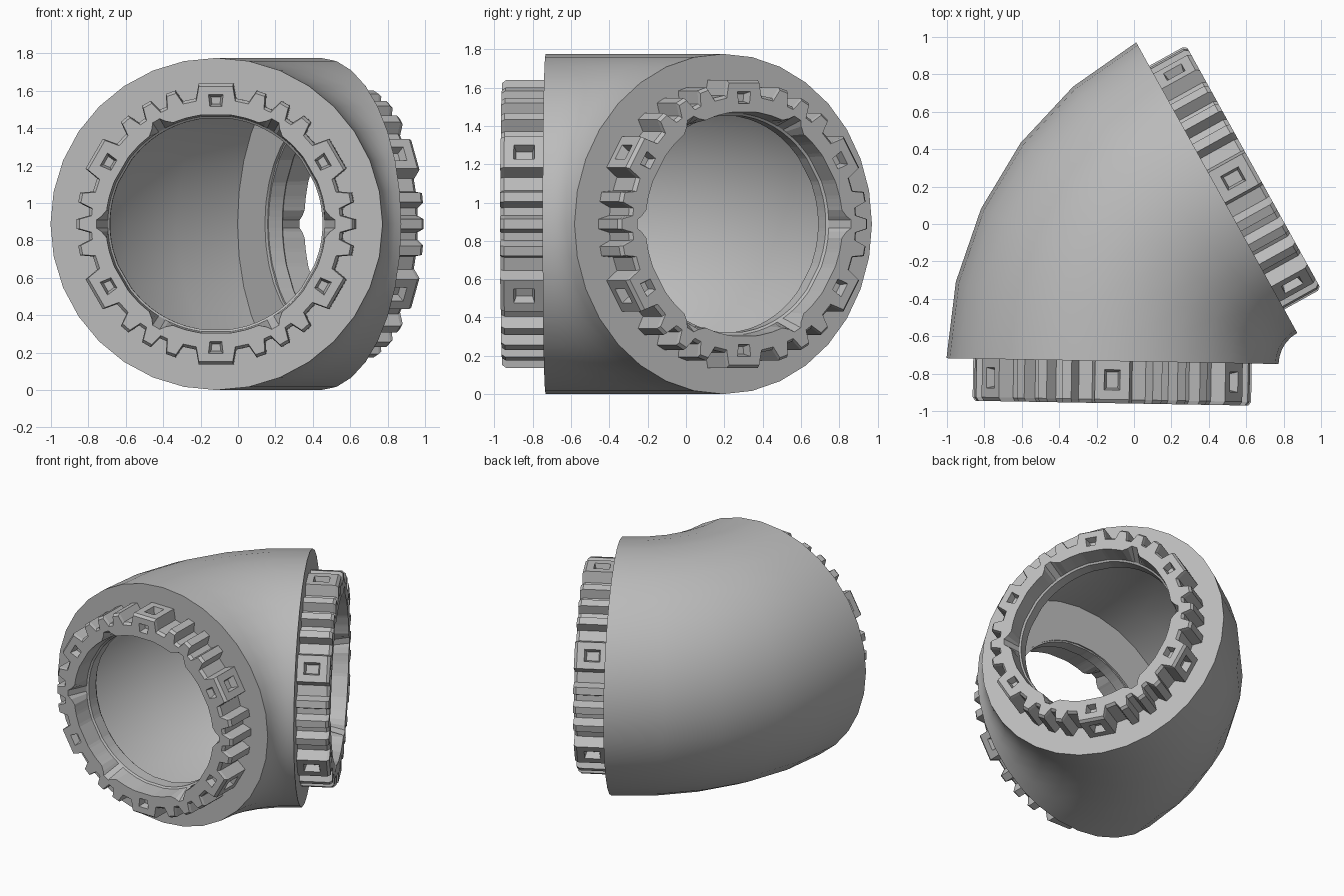
import bpy, bmesh
from math import sin, cos, radians, tau
from mathutils import Vector

if "Cube" in bpy.data.objects:
    bpy.data.objects.remove(bpy.data.objects["Cube"])

PIVOT = Vector((0.967, -0.752, 0.888))   # centre of the bend
BEND, TUBE, BORE = 1.082, 0.888, 0.58    # bend, tube and opening radii
SWEEP, STEPS, SIDES = 60, 5, 32
UP = Vector((0, 0, 1))

grey = bpy.data.materials.new("mid_grey")
grey.use_nodes = True
grey.diffuse_color = (0.5, 0.5, 0.5, 1)
grey.node_tree.nodes["Principled BSDF"].inputs["Base Color"].default_value = (0.5, 0.5, 0.5, 1)


def outward(a):
    """Direction from the pivot to the tube centre at bend angle a."""
    a = radians(a + 1)
    return Vector((-cos(a), sin(a), 0))


def bridge_loops(bm, loops):
    """Join closed vertex loops into a closed band; return faces by loop."""
    bands = []
    for i, one in enumerate(loops):
        two = loops[(i + 1) % len(loops)]
        n = len(one)
        bands.append([bm.faces.new((one[j], one[(j + 1) % n], two[(j + 1) % n], two[j]))
                      for j in range(n)])
    bmesh.ops.recalc_face_normals(bm, faces=bm.faces)
    return bands


def finish(bm, name, smooth):
    mesh = bpy.data.meshes.new(name)
    bm.to_mesh(mesh)
    bm.free()
    mesh.materials.append(grey)
    obj = bpy.data.objects.new(name, mesh)
    bpy.context.collection.objects.link(obj)
    if smooth:
        bpy.ops.object.select_all(action='DESELECT')
        obj.select_set(True)
        bpy.context.view_layer.objects.active = obj
        bpy.ops.object.shade_smooth_by_angle(angle=radians(35))


def build_elbow():
    # Thin curved shell with a flat flange round each opening
    wall = 0.7
    outer = [(SWEEP * i / STEPS, TUBE) for i in range(STEPS + 1)]
    inner = [(wall + (SWEEP - 2 * wall) * i / STEPS, TUBE - 0.013) for i in range(STEPS, -1, -1)]
    stations = ([(0, BORE)] + outer + [(SWEEP, BORE)]
                + [(SWEEP - wall, BORE)] + inner + [(wall, BORE)])
    bm = bmesh.new()
    loops = []
    for a, r in stations:
        e = outward(a)
        loops.append([bm.verts.new(PIVOT + e * (BEND + r * cos(t)) + UP * (r * sin(t)))
                      for t in (tau * j / SIDES for j in range(SIDES))])
    bridge_loops(bm, loops)
    finish(bm, "elbow_shell", True)


def ring_outline():
    """Angle, outer radius and rim bore radius for six blocks and their teeth."""
    valley, tooth, block = 0.68, 0.745, 0.757
    sector = [(-9, valley, BORE), (-7, block, BORE), (7, block, BORE), (9, valley, BORE)]
    for c in (19, 30, 41):
        for d, r in ((-3.8, valley), (-2, tooth), (2, tooth), (3.8, valley)):
            gap = abs(c + d - 30)
            bore = 0.63 if gap < 3 else 0.605 if gap < 5 else BORE
            sector.append((c + d, r, bore))
    return [(radians(30 + 60 * k + a), r, b) for k in range(6) for a, r, b in sector], len(sector)


def build_ring(name, bend_angle, side):
    # Toothed coupling ring with scalloped bore and pitted blocks
    e = outward(bend_angle)
    axis = UP.cross(e) * side
    centre = PIVOT + e * BEND
    outline, per_sector = ring_outline()
    sections = [
        lambda r, b: (r, -0.004),
        lambda r, b: (r, 0.205),
        lambda r, b: (r - 0.015, 0.225),
        lambda r, b: (b + 0.008, 0.225),
        lambda r, b: (BORE, 0.09),
        lambda r, b: (BORE - 0.012, 0.08),
        lambda r, b: (BORE - 0.012, -0.004),
    ]
    bm = bmesh.new()
    loops = []
    for section in sections:
        loop = []
        for t, r, b in outline:
            rad, depth = section(r, b)
            loop.append(bm.verts.new(centre + (e * cos(t) + UP * sin(t)) * rad + axis * depth))
        loops.append(loop)
    bands = bridge_loops(bm, loops)
    # Square pits in the side and the end of every block
    for band, margin in ((0, 0.05), (2, 0.045)):
        pits = [bands[band][k * per_sector + 1] for k in range(6)]
        bmesh.ops.inset_individual(bm, faces=pits, thickness=margin, use_even_offset=True)
        bmesh.ops.inset_individual(bm, faces=pits, thickness=0.012, depth=-0.05,
                                   use_even_offset=True)
    finish(bm, name, False)


build_elbow()
build_ring("front_coupling_ring", 0, 1)
build_ring("side_coupling_ring", SWEEP, -1)
